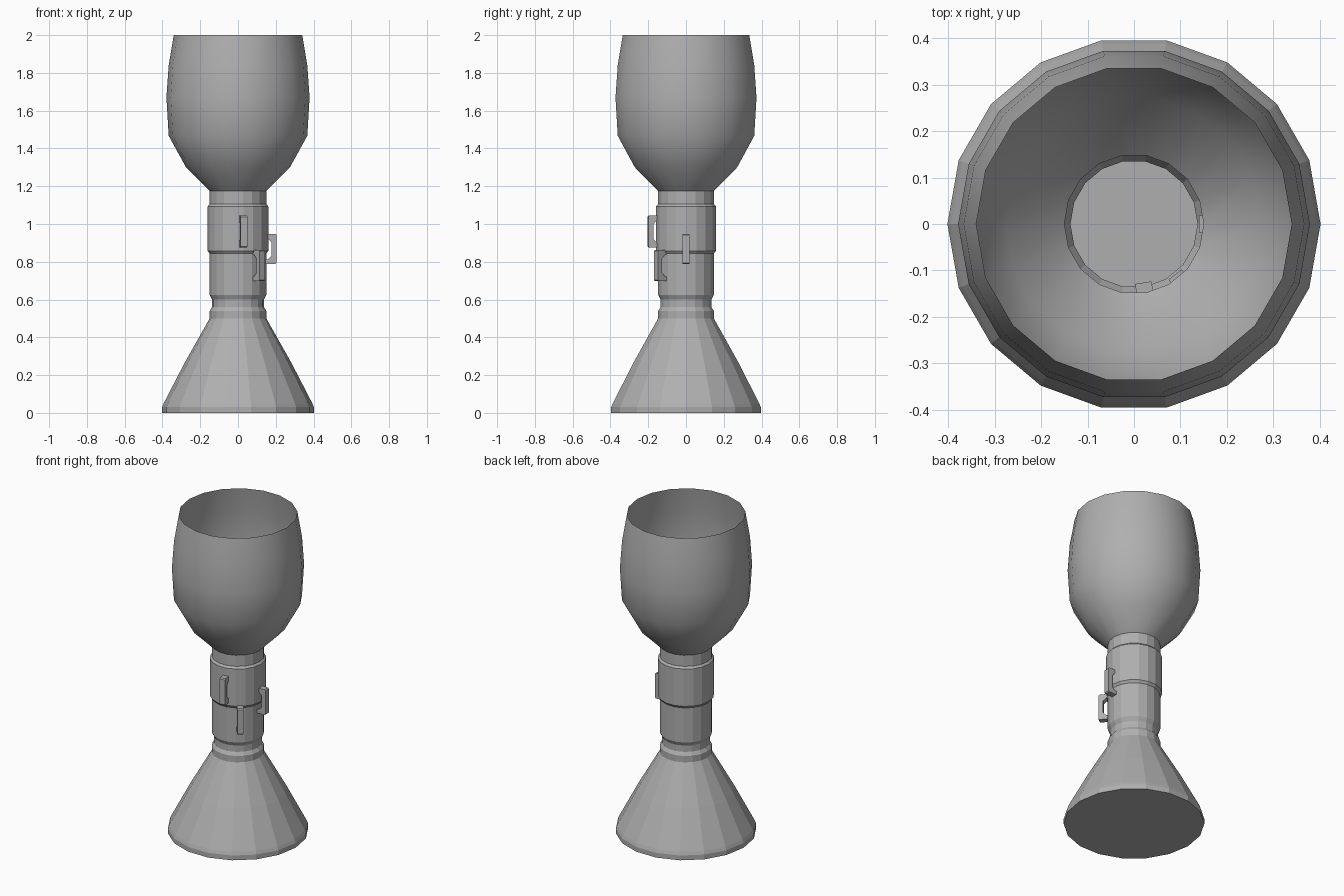
import bpy
import bmesh
from math import cos, sin, pi, radians

if "Cube" in bpy.data.objects:
    bpy.data.objects.remove(bpy.data.objects["Cube"])

SIDES = 18

# Dark grey shared by every part
GREY = bpy.data.materials.new("dark_grey")
GREY.diffuse_color = (0.43, 0.43, 0.43, 1)
GREY.use_nodes = True
GREY.node_tree.nodes["Principled BSDF"].inputs["Base Color"].default_value = GREY.diffuse_color


def finish(name, bm, smooth=False):
    bmesh.ops.recalc_face_normals(bm, faces=bm.faces)
    mesh = bpy.data.meshes.new(name)
    bm.to_mesh(mesh)
    bm.free()
    mesh.materials.append(GREY)
    for p in mesh.polygons:
        p.use_smooth = smooth
    obj = bpy.data.objects.new(name, mesh)
    bpy.context.collection.objects.link(obj)
    return obj


def lathe(name, profile, cap_bottom=False, smooth=False):
    """Turn an (radius, height) profile around z."""
    bm = bmesh.new()
    rings = [[bm.verts.new((r * cos(2 * pi * i / SIDES), r * sin(2 * pi * i / SIDES), z))
              for i in range(SIDES)] for r, z in profile]
    for a, b in zip(rings, rings[1:]):
        for i in range(SIDES):
            j = (i + 1) % SIDES
            bm.faces.new((a[i], a[j], b[j], b[i]))
    if cap_bottom:
        bm.faces.new(rings[0][::-1])
    return finish(name, bm, smooth)


def bracket(name, angle, z, height, inner=0.14, outer=0.204, half_width=0.018):
    """C-shaped grip standing out radially from the stem."""
    h, t, c = height / 2, 0.024, 0.02
    bar = outer - 0.027
    upper = [(inner, h - t), (inner, h), (outer - 0.006, h), (outer, h - 0.006)]
    hole = [(bar, -h + t + c), (bar, h - t - c), (bar - c, h - t)]
    outline = (upper + [(r, -v) for r, v in reversed(upper)]
               + [(bar - c, -h + t)] + hole)
    bm = bmesh.new()
    face = bm.faces.new([bm.verts.new((r, -half_width, v)) for r, v in outline])
    ext = bmesh.ops.extrude_face_region(bm, geom=[face], use_keep_orig=True)
    moved = [g for g in ext["geom"] if isinstance(g, bmesh.types.BMVert)]
    bmesh.ops.translate(bm, verts=moved, vec=(0, 2 * half_width, 0))
    obj = finish(name, bm)
    obj.location.z = z
    obj.rotation_euler.z = radians(angle)
    return obj


# Flared foot and hollow stem
lathe("foot", [(0.402, 0), (0.402, 0.03), (0.394, 0.05), (0.28, 0.27), (0.15, 0.50)],
      cap_bottom=True)
lathe("stem", [(0.15, 0.50), (0.15, 0.54), (0.137, 0.56), (0.137, 0.60), (0.15, 0.625),
               (0.15, 0.843), (0.161, 0.858), (0.161, 1.093), (0.15, 1.105), (0.15, 1.175)])

# Smooth open bowl
lathe("bowl", [(0.15, 1.175), (0.275, 1.30), (0.367, 1.467), (0.379, 1.67),
               (0.367, 1.84), (0.34, 2.0)], smooth=True)

# Three brackets around the stem
for name, angle, z, height, inner in (("right_bracket", 0, 0.868, 0.16, 0.14),
                                      ("front_bracket", -81, 0.96, 0.168, 0.128),
                                      ("corner_bracket", -51, 0.78, 0.164, 0.14)):
    bracket(name, angle, z, height, inner)
